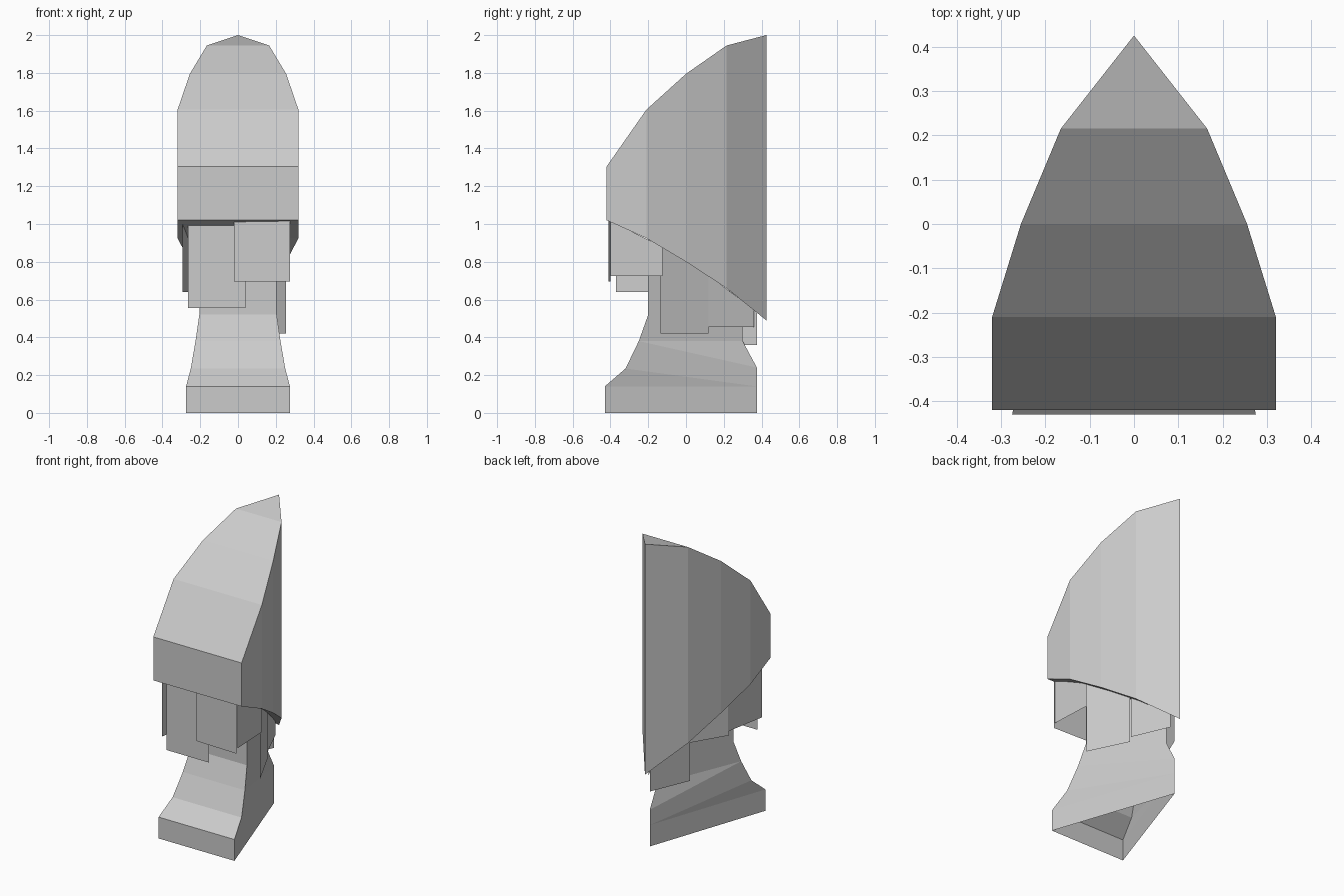
import bpy

if "Cube" in bpy.data.objects:
    bpy.data.objects.remove(bpy.data.objects["Cube"])


def make(name, verts, faces):
    mesh = bpy.data.meshes.new(name)
    mesh.from_pydata(verts, [], faces)
    mesh.update()
    obj = bpy.data.objects.new(name, mesh)
    bpy.context.collection.objects.link(obj)
    return obj


# Hood stations from front to rear tip: y, half width, lower z, upper z
HOOD = [(-0.42, 0.32, 1.02, 1.305), (-0.21, 0.32, 0.925, 1.605),
        (0.0, 0.255, 0.80, 1.795), (0.215, 0.165, 0.66, 1.945),
        (0.425, 0.0, 0.49, 2.0)]


def hood_underside(y):
    for (y0, _, z0, _), (y1, _, z1, _) in zip(HOOD, HOOD[1:]):
        if y <= y1:
            return z0 + (z1 - z0) * (y - y0) / (y1 - y0)
    return HOOD[-1][2]


# Hood: closed faceted solid ending in a vertical edge at the back
verts, faces = [], [(0, 1, 2, 3)]
for y, w, lo, hi in HOOD[:-1]:
    verts += [(-w, y, lo), (w, y, lo), (w, y, hi), (-w, y, hi)]
for s in range(len(HOOD) - 2):
    a, b = 4 * s, 4 * s + 4
    for k in range(4):
        n = (k + 1) % 4
        faces.append((a + k, b + k, b + n, a + n))
y, _, lo, hi = HOOD[-1]
t, a = len(verts), len(verts) - 4
verts += [(0, y, lo), (0, y, hi)]
faces += [(a, t, a + 1), (a + 1, t, t + 1, a + 2),
          (a + 2, t + 1, a + 3), (a + 3, t + 1, t, a)]
make("hood", verts, faces)

# Pedestal: three-sided skin, open below; half width, front y, front z, back y, back z
RINGS = [(0.275, -0.43, 0.0, 0.375, 0.0), (0.275, -0.43, 0.14, 0.375, 0.14),
         (0.25, -0.32, 0.235, 0.375, 0.24), (0.225, -0.25, 0.38, 0.30, 0.38),
         (0.205, -0.20, 0.52, 0.30, 0.52), (0.205, -0.20, 0.93, 0.30, 0.60)]
verts, faces = [], []
for w, fy, fz, by, bz in RINGS:
    verts += [(-w, fy, fz), (w, fy, fz), (0, by, bz)]
for r in range(len(RINGS) - 1):
    a, b = 3 * r, 3 * r + 3
    faces.append((a, a + 1, b + 1, b))
    faces += [(a + 1, a + 2, b + 1), (a + 2, b + 2, b + 1)]
    faces += [(a + 2, a, b), (a + 2, b, b + 2)]
make("pedestal", verts, faces)

# Hanging flaps under the hood: ends in plan and height of the lower edge
FLAPS = {
    "front_flap_left": ((-0.265, -0.36), (0.04, -0.36), 0.555),
    "front_flap_right": ((-0.02, -0.40), (0.275, -0.41), 0.695),
    "right_flap_front": ((0.275, -0.40), (0.262, -0.125), 0.725),
    "right_flap_middle": ((0.255, -0.135), (0.13, 0.12), 0.42),
    "right_flap_back": ((0.125, 0.12), (0.02, 0.36), 0.455),
    "left_flap_back": ((0.0, 0.375), (-0.11, 0.115), 0.36),
    "left_flap_middle": ((-0.11, 0.115), (-0.24, -0.10), 0.61),
    "left_flap_front": ((-0.24, -0.09), (-0.293, -0.37), 0.64),
}
for name, (p, q, z) in FLAPS.items():
    make(name, [(*p, z), (*q, z), (*q, hood_underside(q[1]) + 0.005),
                (*p, hood_underside(p[1]) + 0.005)], [(0, 1, 2, 3)])
